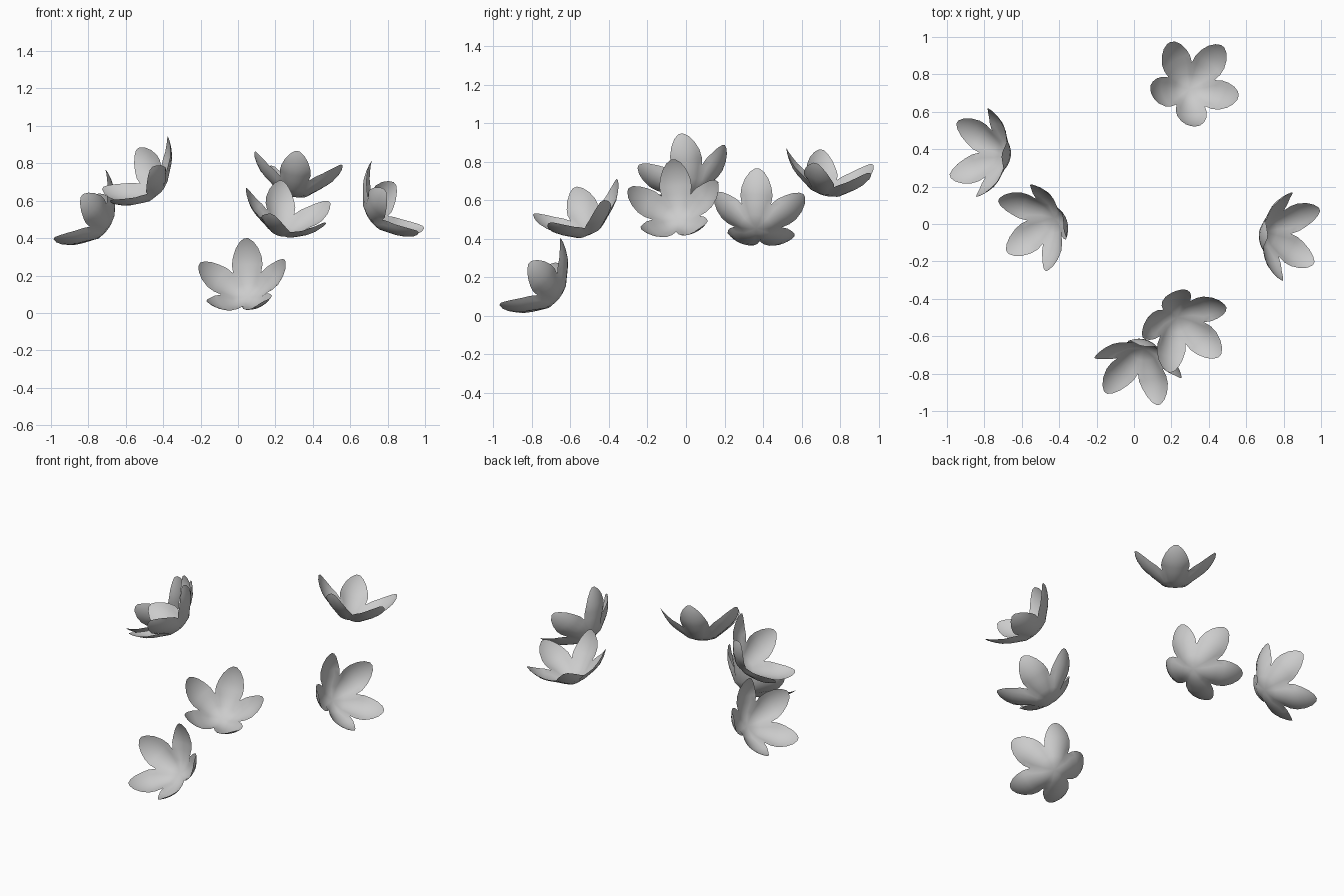
import bpy, bmesh, math
from mathutils import Vector, Matrix

if "Cube" in bpy.data.objects:
    bpy.data.objects.remove(bpy.data.objects["Cube"])

# Petal rows from base to tip: radius, height of midrib, half width (None = full fifth), edge lift
ROWS = [(0.035, 0.001, None, 0.0), (0.08, 0.012, None, 0.005),
        (0.13, 0.046, None, 0.024), (0.165, 0.071, 0.084, 0.022),
        (0.195, 0.099, 0.079, 0.016), (0.222, 0.136, 0.062, 0.010),
        (0.240, 0.168, 0.038, 0.004), (0.248, 0.189, 0.012, 0.0)]
COLS = 6
PETALS = 5


def flower_mesh():
    """Open cup of five joined petals, opening along +z, first petal along +x."""
    bm = bmesh.new()
    centre = bm.verts.new((0, 0, 0))
    for p in range(PETALS):
        mid = 2 * math.pi * p / PETALS
        grid = []
        for r, z, half, lift in ROWS:
            spread = math.pi / PETALS if half is None else math.asin(half / r)
            row = []
            for c in range(COLS + 1):
                t = 2 * c / COLS - 1
                a = mid + spread * t
                row.append(bm.verts.new((r * math.cos(a), r * math.sin(a), z + lift * t * t)))
            grid.append(row)
        for c in range(COLS):
            bm.faces.new((centre, grid[0][c], grid[0][c + 1]))
            for lo, hi in zip(grid, grid[1:]):
                bm.faces.new((lo[c], hi[c], hi[c + 1], lo[c + 1]))
    bmesh.ops.remove_doubles(bm, verts=bm.verts[:], dist=0.0005)
    bmesh.ops.recalc_face_normals(bm, faces=bm.faces[:])
    for f in bm.faces:
        f.smooth = True
    me = bpy.data.meshes.new("flower")
    bm.to_mesh(me)
    bm.free()
    return me


# Each flower: base point, direction it opens, direction of one petal tip
FLOWERS = {
    "flower_front_low": ((0.05, -0.667, 0.088), (-0.19, -0.744, 0.64), (0.03, 0.158, 0.19)),
    "flower_front_high": ((0.231, -0.499, 0.429), (0.266, -0.395, 0.879), (-0.05, 0.214, 0.11)),
    "flower_back": ((0.295, 0.722, 0.627), (0.16, 0.22, 0.96), (-0.006, -0.244, 0.06)),
    "flower_left_outer": ((-0.696, 0.365, 0.452), (-0.808, 0.113, 0.578), (0.14, -0.016, 0.208)),
    "flower_left_inner": ((-0.428, 0.032, 0.643), (-0.673, -0.267, 0.69), (0.186, -0.011, 0.176)),
    "flower_right": ((0.707, -0.042, 0.50), (0.804, -0.135, 0.58), (-0.15, 0.0, 0.21)),
}

mesh = flower_mesh()
for name, (base, axis, tip) in FLOWERS.items():
    z = Vector(axis).normalized()
    x = Vector(tip)
    x = (x - z * x.dot(z)).normalized()
    y = z.cross(x)
    ob = bpy.data.objects.new(name, mesh)
    bpy.context.collection.objects.link(ob)
    ob.matrix_world = Matrix.Translation(base) @ Matrix((x, y, z)).transposed().to_4x4()
